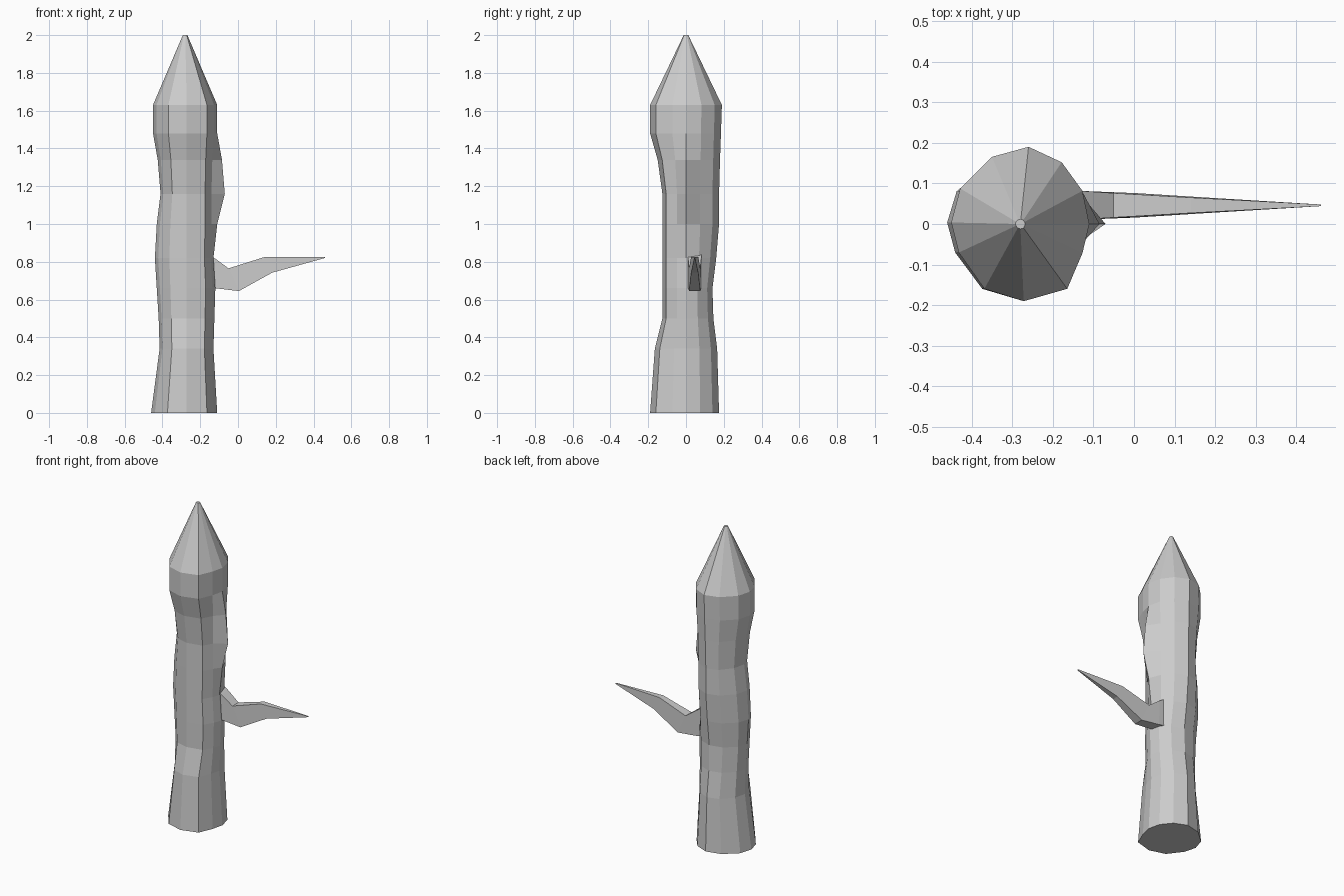
import bpy, bmesh


def loft(name, rings):
    """Skin a list of closed rings and cap both ends."""
    bm = bmesh.new()
    loops = [[bm.verts.new(p) for p in ring] for ring in rings]
    n = len(loops[0])
    for a, b in zip(loops, loops[1:]):
        for i in range(n):
            j = (i + 1) % n
            bm.faces.new((a[i], a[j], b[j], b[i]))
    bm.faces.new(loops[0][::-1])
    bm.faces.new(loops[-1])
    bmesh.ops.recalc_face_normals(bm, faces=bm.faces)
    mesh = bpy.data.meshes.new(name)
    bm.to_mesh(mesh)
    bm.free()
    obj = bpy.data.objects.new(name, mesh)
    bpy.context.collection.objects.link(obj)
    return obj


# Hewn cross-section of the post, in units of its half extents
CX = -0.28
section = [(1, 0), (0.9, 0.43), (0.6, 0.8), (0.12, 1), (-0.41, 0.87), (-0.87, 0.46),
           (-1, 0.02), (-0.89, -0.37), (-0.52, -0.84), (0.05, -1), (0.68, -0.84), (0.9, -0.38)]

# z, left, right, front, back half extents, knot bulge on the right edge
levels = [
    (0.00, 0.18, 0.17, 0.19, 0.175, 0),
    (0.34, 0.135, 0.15, 0.165, 0.165, 0),
    (0.50, 0.14, 0.155, 0.125, 0.145, 0),
    (0.66, 0.15, 0.16, 0.125, 0.14, 0),
    (0.82, 0.16, 0.15, 0.125, 0.16, 0),
    (1.00, 0.15, 0.155, 0.125, 0.175, 0.015),
    (1.16, 0.13, 0.155, 0.125, 0.175, 0.055),
    (1.34, 0.145, 0.16, 0.15, 0.18, 0.035),
    (1.48, 0.17, 0.17, 0.19, 0.185, 0),
    (1.63, 0.17, 0.17, 0.19, 0.19, 0),
    (2.00, 0.012, 0.012, 0.012, 0.012, 0),
]

# Sharpened post
rings = []
for z, left, right, front, back, knot in levels:
    rings.append([(CX + u * (right if u > 0 else left) + (knot if i == 0 else 0),
                   v * (back if v > 0 else front), z)
                  for i, (u, v) in enumerate(section)])
loft("sharpened_post", rings)

# Bent side branch: upper (x, z), lower (x, z), half width
branch = [
    ((-0.18, 0.855), (-0.18, 0.67), 0.036),
    ((-0.125, 0.82), (-0.12, 0.66), 0.035),
    ((-0.05, 0.765), (0.005, 0.645), 0.030),
    ((0.14, 0.825), (0.18, 0.742), 0.019),
    ((0.46, 0.826), (0.46, 0.82), 0.002),
]
loft("side_branch", [[(a[0], 0.046 - w, a[1]), (a[0], 0.046 + w, a[1]),
                      (b[0], 0.046 + w, b[1]), (b[0], 0.046 - w, b[1])]
                     for a, b, w in branch])
